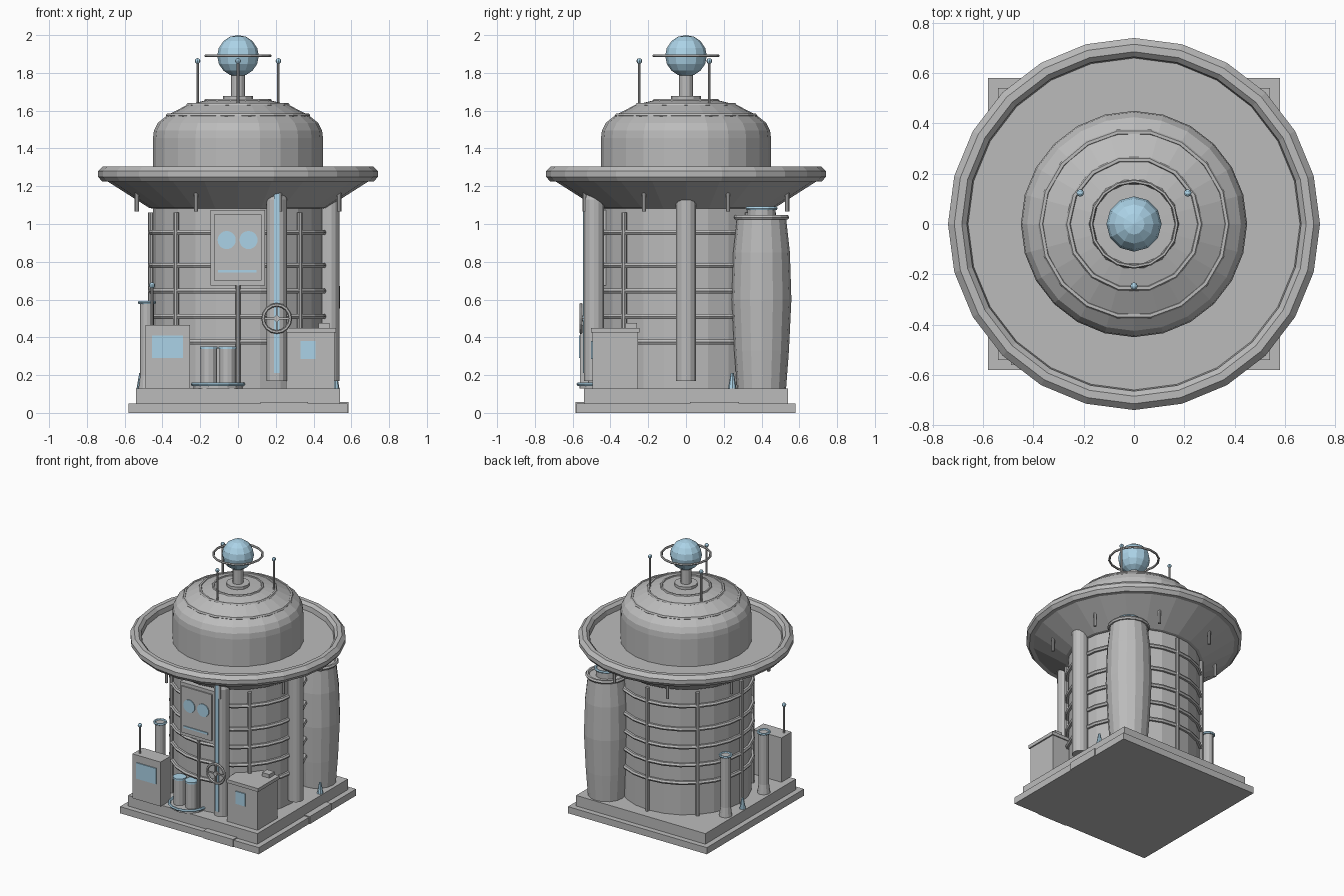
import bpy, bmesh, math
from mathutils import Vector, Matrix

if "Cube" in bpy.data.objects:
    bpy.data.objects.remove(bpy.data.objects["Cube"])


def material(name, rgb):
    m = bpy.data.materials.new(name)
    m.diffuse_color = (*rgb, 1)
    m.use_nodes = True
    m.node_tree.nodes["Principled BSDF"].inputs["Base Color"].default_value = m.diffuse_color
    return m


GREY = material("light_grey", (0.5, 0.5, 0.5))
BLUE = material("pale_blue", (0.41, 0.65, 0.8))


def finish(name, bm, mat, loc=(0, 0, 0)):
    bmesh.ops.recalc_face_normals(bm, faces=bm.faces)
    me = bpy.data.meshes.new(name)
    bm.to_mesh(me)
    bm.free()
    me.materials.append(mat)
    ob = bpy.data.objects.new(name, me)
    ob.location = loc
    bpy.context.collection.objects.link(ob)
    return ob


def box(name, x0, x1, y0, y1, z0, z1, mat=GREY):
    bm = bmesh.new()
    bmesh.ops.create_cube(bm, size=1)
    for v in bm.verts:
        v.co = Vector(((x0 + x1) / 2 + v.co.x * (x1 - x0),
                       (y0 + y1) / 2 + v.co.y * (y1 - y0),
                       (z0 + z1) / 2 + v.co.z * (z1 - z0)))
    return finish(name, bm, mat)


def lathe(name, profile, seg, x=0, y=0, mat=GREY, closed=False):
    """Turn (radius, z) points around z; open profiles get end caps."""
    bm = bmesh.new()
    rings = [[bm.verts.new((r * math.cos(math.tau * i / seg),
                            r * math.sin(math.tau * i / seg), z))
              for i in range(seg)] for r, z in profile]
    pairs = list(zip(rings, rings[1:]))
    if closed:
        pairs.append((rings[-1], rings[0]))
    else:
        bm.faces.new(rings[0])
        bm.faces.new(rings[-1])
    for a, b in pairs:
        for i in range(seg):
            j = (i + 1) % seg
            bm.faces.new((a[i], a[j], b[j], b[i]))
    return finish(name, bm, mat, (x, y, 0))


def rod(name, x, y, r, z0, z1, mat=GREY, seg=8):
    return lathe(name, [(r, z0), (r, z1)], seg, x, y, mat)


def ring(name, R, r, z, seg=24, x=0, y=0, mat=GREY, sides=6):
    prof = [(R + r * math.cos(math.tau * k / sides), z + r * math.sin(math.tau * k / sides))
            for k in range(sides)]
    return lathe(name, prof, seg, x, y, mat, True)


def ball(name, x, y, z, r, u=8, v=6, mat=BLUE):
    bm = bmesh.new()
    bmesh.ops.create_uvsphere(bm, u_segments=u, v_segments=v, radius=r)
    return finish(name, bm, mat, (x, y, z))


def front_disc(name, x, y, z, r, depth, mat, seg=20):
    ob = lathe(name, [(r, -depth / 2), (r, depth / 2)], seg, 0, 0, mat)
    ob.data.transform(Matrix.Rotation(math.pi / 2, 4, 'X'))
    ob.location = (x, y, z)
    return ob


# Stepped square base with patch plates
box("base_slab", -0.58, 0.58, -0.58, 0.58, 0, 0.05)
box("base_step", -0.54, 0.54, -0.54, 0.54, 0.05, 0.13)
box("front_base_plate", 0.12, 0.37, -0.586, -0.5, 0.0, 0.057)
box("side_base_plate", 0.5, 0.586, 0.02, 0.28, 0.0, 0.057)

# Round body with hoops and vertical ribs
rod("body", 0, 0, 0.45, 0.13, 1.12, seg=24)
for z in (0.375, 0.51, 0.645, 0.78, 0.955):
    ring("body_hoop", 0.459, 0.015, z)
for k in (1, 2, 3, 4, 5, 7):
    a = k * math.pi / 4
    rod("body_rib", 0.462 * math.cos(a), 0.462 * math.sin(a), 0.014, 0.13, 1.06)

# Wide brim with raised lip, hangers beneath
lathe("brim", [(0.44, 1.08), (0.47, 1.085), (0.69, 1.225), (0.72, 1.225), (0.74, 1.25),
               (0.74, 1.28), (0.715, 1.305), (0.685, 1.305), (0.665, 1.285),
               (0.66, 1.25), (0.44, 1.25)], 24)
for k in range(8):
    a = (k + 0.5) * math.pi / 4
    rod("brim_hanger", 0.58 * math.cos(a), 0.58 * math.sin(a), 0.011, 1.065, 1.18)

# Dome and its trim rings
lathe("dome", [(0.45, 1.24), (0.45, 1.455), (0.445, 1.495), (0.425, 1.535), (0.375, 1.575),
               (0.27, 1.63), (0.17, 1.655), (0.0001, 1.66)], 24)
ring("dome_ring_low", 0.37, 0.012, 1.575, 18)
ring("dome_ring_mid", 0.262, 0.012, 1.63, 14)
ring("dome_ring_top", 0.17, 0.01, 1.652, 14)

# Finial: collar, post, orb and orbit ring
rod("finial_collar", 0, 0, 0.08, 1.65, 1.678, seg=12)
rod("finial_post", 0, 0, 0.037, 1.67, 1.81, seg=12)
ball("finial_orb", 0, 0, 1.89, 0.11, 12, 8)
ring("orbit_ring", 0.17, 0.008, 1.89, 16)

# Roof antennas
for k in range(3):
    a = math.radians(30 + 120 * k)
    x, y = 0.247 * math.cos(a), 0.247 * math.sin(a)
    rod("roof_antenna", x, y, 0.007, 1.62, 1.86)
    ball("roof_antenna_tip", x, y, 1.863, 0.015)

# Vertical pipes; the front one carries a light strip and a hand wheel
for name, x, y in (("front_pipe", 0.205, -0.487), ("side_pipe", 0.483, 0)):
    lathe(name, [(0.055, 0.17), (0.055, 1.13), (0.045, 1.155), (0.025, 1.17)], 14, x, y)
box("light_strip", 0.19, 0.22, -0.546, -0.538, 0.21, 1.17, BLUE)
wheel = ring("hand_wheel", 0.072, 0.01, 0, 16)
wheel.data.transform(Matrix.Rotation(math.pi / 2, 4, 'X'))
wheel.location = (0.205, -0.556, 0.5)
front_disc("wheel_hub", 0.205, -0.55, 0.5, 0.016, 0.03, GREY, 10)
box("wheel_spoke_across", 0.135, 0.275, -0.56, -0.552, 0.495, 0.505)
box("wheel_spoke_up", 0.2, 0.21, -0.56, -0.552, 0.43, 0.57)

# Face panel on a post
rod("panel_post", 0, -0.468, 0.012, 0.13, 0.7)
box("panel", -0.145, 0.143, -0.485, -0.42, 0.675, 1.075)
box("panel_inset", -0.128, 0.125, -0.494, -0.48, 0.7, 1.05)
for x in (-0.06, 0.056):
    front_disc("panel_dial", x, -0.496, 0.915, 0.048, 0.008, BLUE)
box("panel_slot", -0.105, 0.097, -0.5, -0.492, 0.742, 0.756, BLUE)

# Left control box with screen and antenna
box("left_box", -0.49, -0.255, -0.56, -0.44, 0.13, 0.465)
box("left_screen", -0.455, -0.29, -0.567, -0.558, 0.29, 0.41, BLUE)
rod("box_antenna", -0.455, -0.52, 0.007, 0.46, 0.67)
ball("box_antenna_tip", -0.455, -0.52, 0.675, 0.016)

# Right control box with lid, screen and knob block
box("right_box", 0.255, 0.51, -0.495, -0.255, 0.13, 0.43)
box("right_box_lid", 0.245, 0.52, -0.503, -0.247, 0.425, 0.45)
box("right_screen", 0.33, 0.41, -0.502, -0.494, 0.285, 0.38, BLUE)
box("lid_block", 0.425, 0.485, -0.32, -0.26, 0.45, 0.477)

# Pair of jars on a ringed tray
rod("jar_tray", -0.105, -0.435, 0.13, 0.13, 0.15, seg=16)
ring("jar_tray_ring", 0.135, 0.01, 0.152, 16, -0.105, -0.435, BLUE)
for x in (-0.155, -0.055):
    rod("jar", x, -0.475, 0.043, 0.14, 0.34, seg=12)
    rod("jar_lid", x, -0.475, 0.047, 0.338, 0.352, BLUE, 12)

# Big barrel tank at the back right corner
lathe("tank", [(0.13, 0.13), (0.145, 0.33), (0.158, 0.6), (0.15, 0.85), (0.13, 1.03)],
      16, 0.383, 0.4)
ring("tank_rim", 0.133, 0.014, 1.035, 16, 0.383, 0.4)
rod("tank_neck", 0.383, 0.4, 0.075, 1.02, 1.085, seg=14)
ring("tank_neck_ring", 0.077, 0.01, 1.083, 14, 0.383, 0.4, BLUE)

# Two thin canisters on the left side
for y in (0.215, -0.24):
    lathe("canister", [(0.045, 0.13), (0.036, 0.2), (0.036, 0.585)], 12, -0.482, y)
    ring("canister_ring", 0.04, 0.009, 0.585, 12, -0.482, y, BLUE)

# Small blue cones on the base
for x, y in ((0.515, 0.245), (-0.515, 0.06)):
    lathe("base_cone", [(0.022, 0.13), (0.008, 0.21)], 8, x, y, BLUE)
